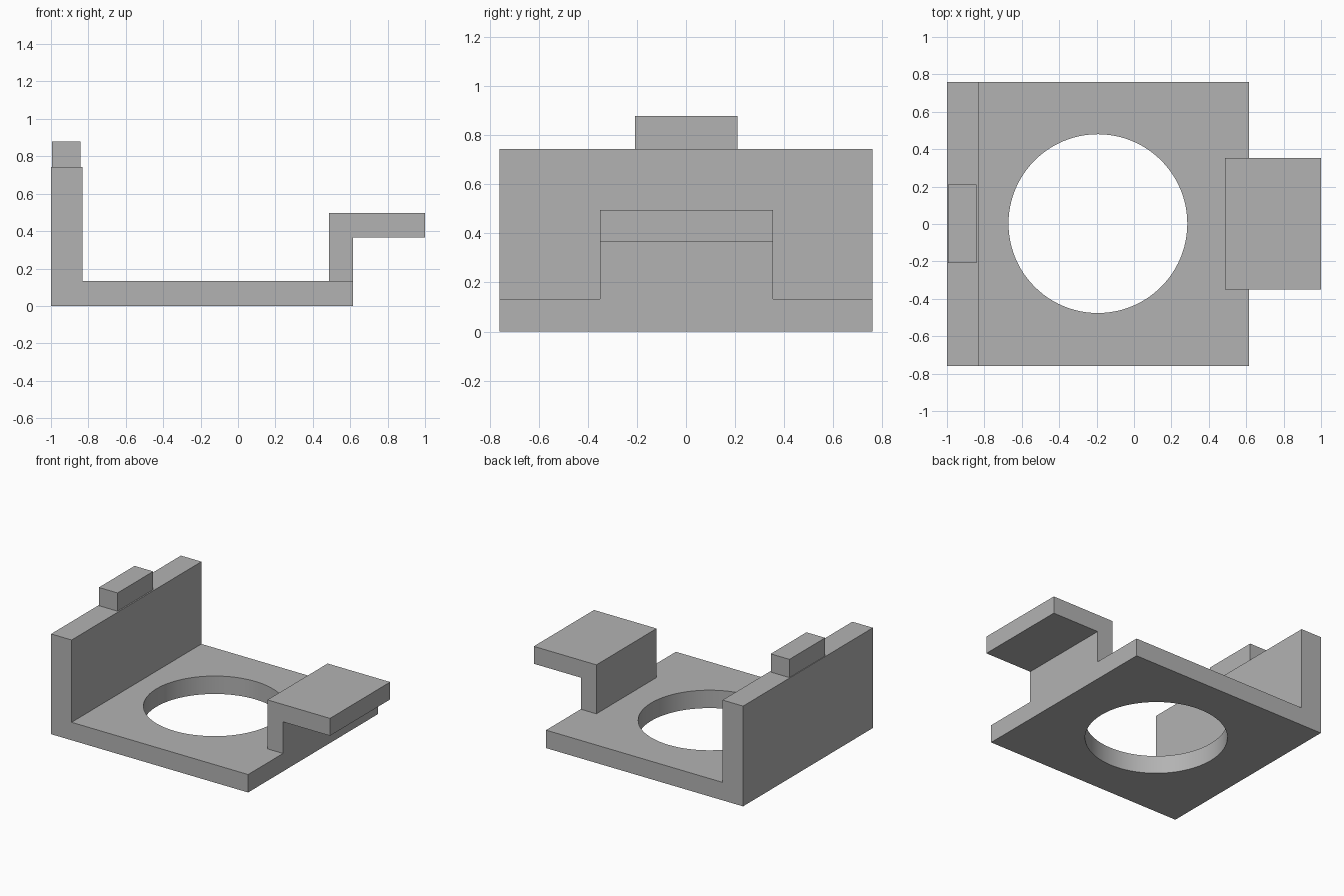
import bpy
import bmesh
import math

if "Cube" in bpy.data.objects:
    bpy.data.objects.remove(bpy.data.objects["Cube"], do_unlink=True)

grey = bpy.data.materials.new("plain grey")
grey.use_nodes = True
colour = (0.45, 0.45, 0.45, 1)
grey.diffuse_color = colour
grey.node_tree.nodes["Principled BSDF"].inputs["Base Color"].default_value = colour


def extrude_profile(name, points, y0, y1):
    """Extrude an (x, z) outline from y0 to y1."""
    bm = bmesh.new()
    face = bm.faces.new([bm.verts.new((x, y0, z)) for x, z in points])
    side = bmesh.ops.extrude_face_region(bm, geom=[face])["geom"]
    moved = [v for v in side if isinstance(v, bmesh.types.BMVert)]
    bmesh.ops.translate(bm, verts=moved, vec=(0, y1 - y0, 0))
    bmesh.ops.recalc_face_normals(bm, faces=bm.faces)
    mesh = bpy.data.meshes.new(name)
    bm.to_mesh(mesh)
    bm.free()
    mesh.materials.append(grey)
    obj = bpy.data.objects.new(name, mesh)
    bpy.context.collection.objects.link(obj)
    return obj


# Floor plate and upright wall in one L-shaped piece
base = extrude_profile(
    "base_and_wall",
    [(-1, 0), (0.615, 0), (0.615, 0.133), (-0.832, 0.133), (-0.832, 0.743), (-1, 0.743)],
    -0.76, 0.76)

# Round opening through the floor
bpy.ops.mesh.primitive_cylinder_add(
    vertices=96, radius=0.478, depth=0.6, location=(-0.193, 0.002, 0.06))
cutter = bpy.context.object
cutter.name = "hole_cutter"
cutter.hide_render = True
cutter.data.materials.append(grey)
cut = base.modifiers.new("hole", "BOOLEAN")
cut.operation = "DIFFERENCE"
cut.solver = "EXACT"
cut.object = cutter
bpy.ops.object.select_all(action="DESELECT")
base.select_set(True)
bpy.context.view_layer.objects.active = base
bpy.ops.object.modifier_apply(modifier=cut.name)
bpy.data.objects.remove(cutter, do_unlink=True)
bpy.ops.object.shade_smooth_by_angle(angle=math.radians(30))

# Stepped bracket with an outward shelf
extrude_profile(
    "shelf_bracket",
    [(0.487, 0.133), (0.615, 0.133), (0.615, 0.367), (1, 0.367), (1, 0.496), (0.487, 0.496)],
    -0.351, 0.354)

# Small tab on top of the wall
extrude_profile(
    "wall_tab",
    [(-0.995, 0.743), (-0.842, 0.743), (-0.842, 0.878), (-0.995, 0.878)],
    -0.208, 0.21)
